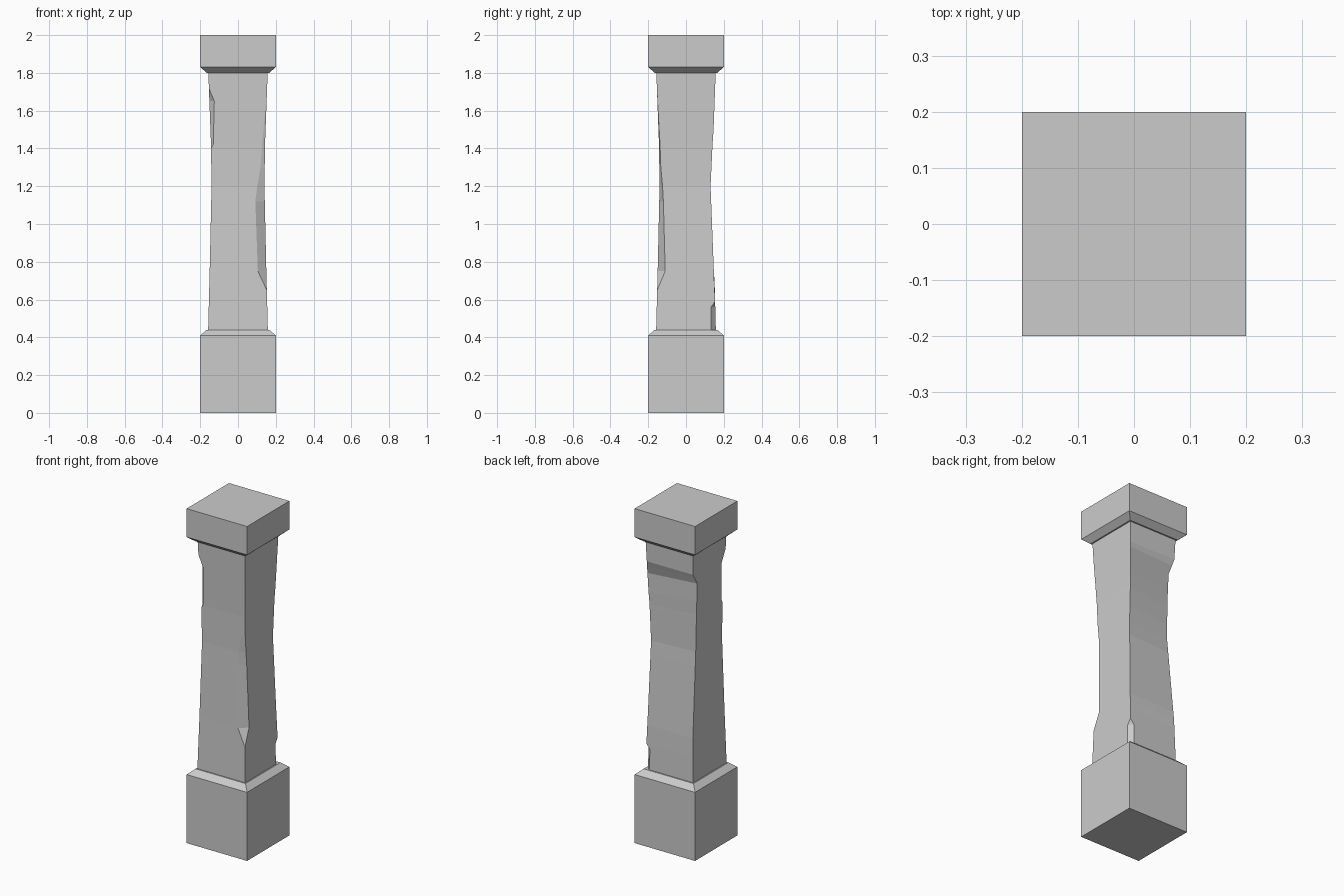
import bpy
import bmesh

cube = bpy.data.objects.get("Cube")
if cube:
    bpy.data.objects.remove(cube, do_unlink=True)

stone = bpy.data.materials.new("grey stone")
stone.use_nodes = True
GREY = (0.6, 0.6, 0.6, 1)
stone.diffuse_color = GREY
stone.node_tree.nodes["Principled BSDF"].inputs["Base Color"].default_value = GREY


def interpolate(table, z):
    """Piecewise linear lookup in rows of (z, values...)."""
    if z <= table[0][0]:
        return table[0][1:]
    for low, high in zip(table, table[1:]):
        if z <= high[0]:
            t = (z - low[0]) / (high[0] - low[0])
            return [a + (b - a) * t for a, b in zip(low[1:], high[1:])]
    return table[-1][1:]


def loft(name, rings):
    """Skin a stack of equally sized rings and cap both ends."""
    bm = bmesh.new()
    loops = [[bm.verts.new(p) for p in ring] for ring in rings]
    count = len(loops[0])
    for lower, upper in zip(loops, loops[1:]):
        for i in range(count):
            j = (i + 1) % count
            bm.faces.new((lower[i], lower[j], upper[j], upper[i]))
    bm.faces.new(loops[0][::-1])
    bm.faces.new(loops[-1])
    bmesh.ops.remove_doubles(bm, verts=bm.verts, dist=0.0005)
    bmesh.ops.recalc_face_normals(bm, faces=bm.faces)
    mesh = bpy.data.meshes.new(name)
    bm.to_mesh(mesh)
    bm.free()
    mesh.materials.append(stone)
    obj = bpy.data.objects.new(name, mesh)
    bpy.context.collection.objects.link(obj)
    return obj


CORNERS = [(-1, -1), (1, -1), (1, 1), (-1, 1)]


def block(name, profile):
    """Square block from (z, half width) rows."""
    loft(name, [[(sx * h, sy * h, z) for sx, sy in CORNERS] for z, h in profile])


# Base and capital, each with a sloped shoulder towards the shaft
block("base", [(0, 0.2), (0.41, 0.2), (0.44, 0.165)])
block("capital", [(1.8, 0.165), (1.83, 0.2), (2, 0.2)])

# Waisted shaft: half width by height
WAIST = [(0.44, 0.158), (0.75, 0.15), (1.2, 0.14), (1.42, 0.143), (1.8, 0.157)]

# Broken corners: height, cut along x, cut along y, whole corner pushed in y
CHIPS = {
    (1, -1): [(0.65, 0, 0, 0), (0.75, 0.045, 0.04, 0), (1.12, 0.05, 0.022, 0),
              (1.3, 0.022, 0.008, 0), (1.7, 0, 0, 0)],
    (1, 1): [(0.44, 0.025, 0.025, 0), (0.56, 0.025, 0.022, 0), (0.59, 0, 0, 0),
             (1.2, 0, 0, 0.01), (1.5, 0, 0, 0)],
    (-1, -1): [(1.4, 0, 0, 0), (1.42, 0.012, 0.014, 0),
               (1.65, 0.026, 0.03, 0), (1.72, 0, 0, 0)],
    (-1, 1): [(0.7, 0, 0, 0), (1.2, 0, 0, 0.032), (1.61, 0, 0, 0.042),
              (1.68, 0, 0, 0)],
}


def shaft_ring(z):
    half = interpolate(WAIST, z)[0]
    ring = []
    for sx, sy in CORNERS:
        dx, dy, push = interpolate(CHIPS[sx, sy], z)
        y = half - push
        pair = [(sx * (half - dx), sy * y, z), (sx * half, sy * (y - dy), z)]
        ring += pair if sx * sy < 0 else pair[::-1]
    return ring


levels = {row[0] for row in WAIST}
for chip in CHIPS.values():
    levels.update(row[0] for row in chip)
loft("shaft", [shaft_ring(z) for z in sorted(levels)])
